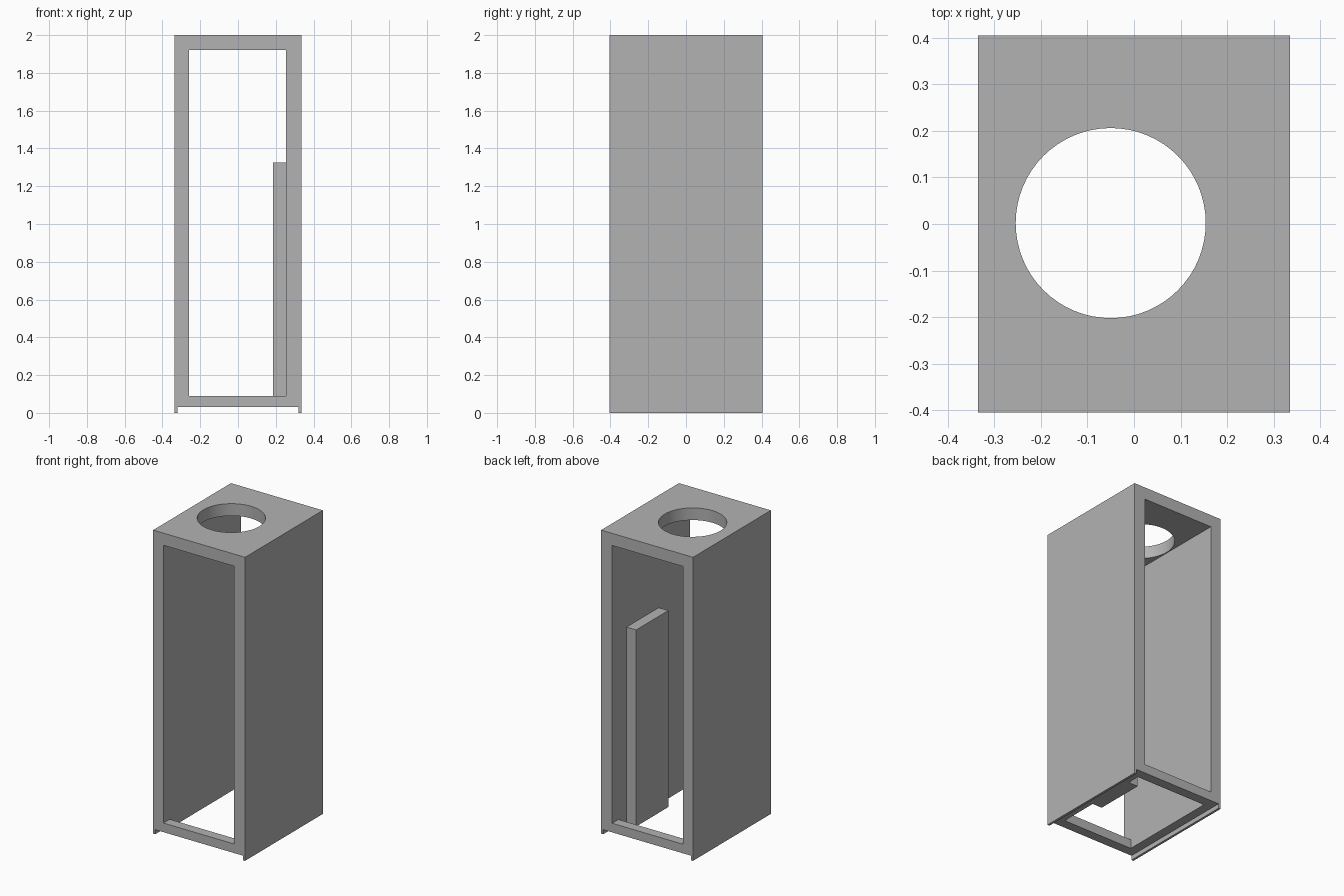
import bpy
import bmesh
from mathutils import Matrix, Vector

default = bpy.data.objects.get("Cube")
if default:
    bpy.data.objects.remove(default, do_unlink=True)

grey = bpy.data.materials.new("plain grey")
grey.use_nodes = True
colour = (0.45, 0.45, 0.45, 1)
grey.diffuse_color = colour
grey.node_tree.nodes["Principled BSDF"].inputs["Base Color"].default_value = colour


def add_object(name, bm):
    bmesh.ops.recalc_face_normals(bm, faces=bm.faces)
    mesh = bpy.data.meshes.new(name)
    bm.to_mesh(mesh)
    bm.free()
    mesh.materials.append(grey)
    obj = bpy.data.objects.new(name, mesh)
    bpy.context.collection.objects.link(obj)
    return obj


def box(name, x, y, z):
    bm = bmesh.new()
    bmesh.ops.create_cube(bm, size=1)
    spans = (x, y, z)
    size = Vector([b - a for a, b in spans])
    middle = Vector([(a + b) / 2 for a, b in spans])
    for v in bm.verts:
        v.co = v.co * size + middle
    return add_object(name, bm)


def cylinder(name, centre, radius, depth):
    bm = bmesh.new()
    bmesh.ops.create_cone(bm, cap_ends=True, segments=64, radius1=radius,
                          radius2=radius, depth=depth,
                          matrix=Matrix.Translation(centre))
    return add_object(name, bm)


def cut(target, cutter):
    """Subtract the cutter, apply the result and discard the cutter."""
    mod = target.modifiers.new("cut", 'BOOLEAN')
    mod.operation = 'DIFFERENCE'
    mod.solver = 'EXACT'
    mod.object = cutter
    bpy.ops.object.select_all(action='DESELECT')
    bpy.context.view_layer.objects.active = target
    target.select_set(True)
    bpy.ops.object.modifier_apply(modifier=mod.name)
    bpy.data.objects.remove(cutter, do_unlink=True)


W, D, H = 0.335, 0.405, 2.0      # half width, half depth, height
LIP = 0.03                       # height of the side rails under the floor
INNER_X = (-0.26, 0.255)

# Outer housing, open front to back, with a rail along each lower side
housing = box("housing", (-W, W), (-D, D), (0, H))
cut(housing, box("rail_gap", (0.015 - W, W - 0.015), (-1, 1), (-1, LIP)))
cut(housing, box("window", INNER_X, (-1, 1), (0.09, 1.92)))

# Opening in the floor, leaving a sill at the front and back
cut(housing, box("floor_opening", INNER_X, (-0.34, 0.34), (-0.5, 0.5)))

# Round hole in the roof
cut(housing, cylinder("roof_hole", (-0.05, 0.002, H), 0.204, 0.5))

# Upright plate against the left inner wall
box("inner_plate", (0.185, INNER_X[1]), (-0.08, 0.255), (LIP, 1.325))

# Smooth hole wall, crisp edges elsewhere
bpy.ops.object.select_all(action='DESELECT')
bpy.context.view_layer.objects.active = housing
housing.select_set(True)
bpy.ops.object.shade_smooth_by_angle(angle=0.5)
